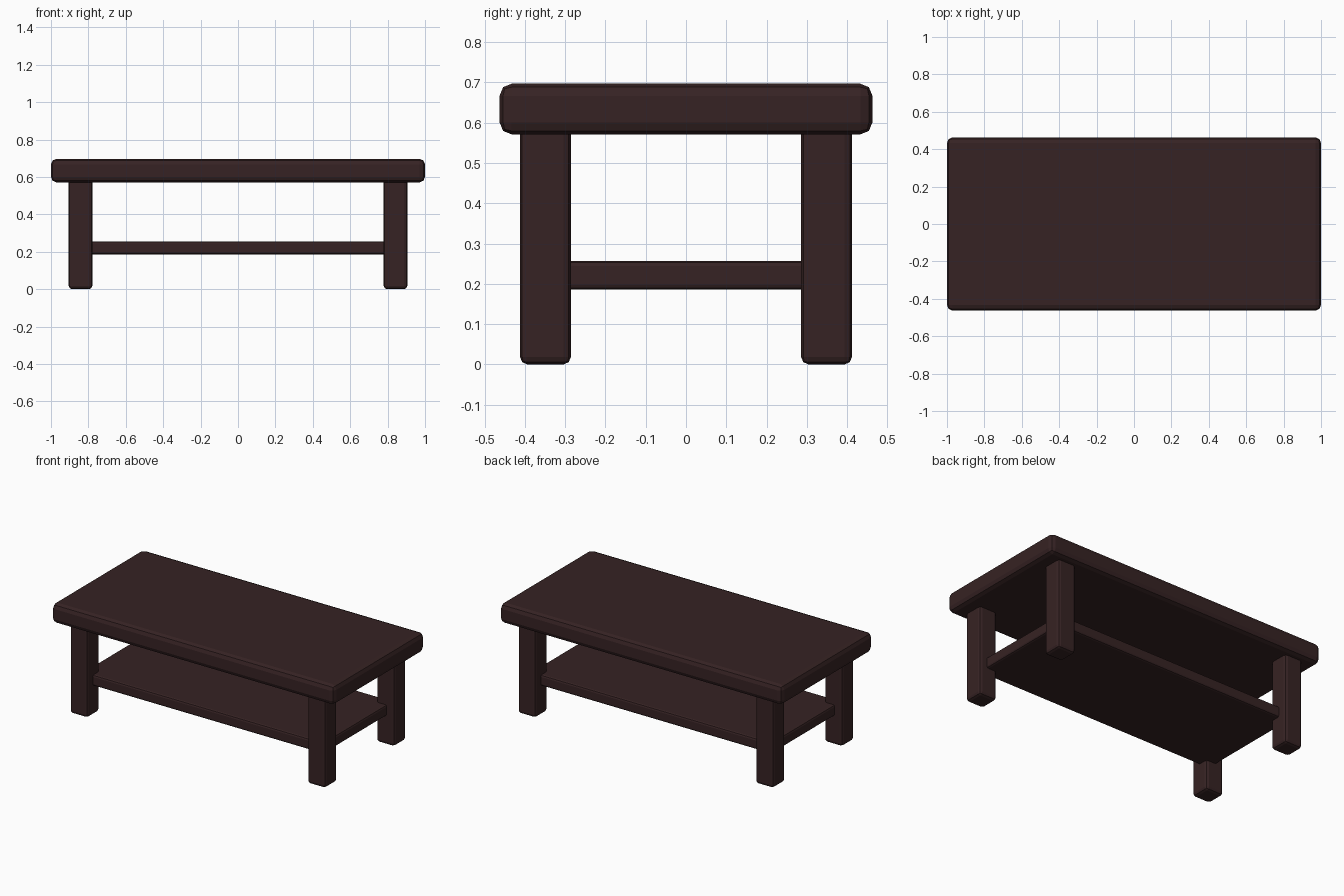
import bpy

if "Cube" in bpy.data.objects:
    bpy.data.objects.remove(bpy.data.objects["Cube"])

# One dark wood colour for the whole table
wood = bpy.data.materials.new("dark_brown_wood")
wood.diffuse_color = (0.037, 0.0165, 0.017, 1)
wood.use_nodes = True
wood.node_tree.nodes["Principled BSDF"].inputs["Base Color"].default_value = wood.diffuse_color


def rounded_box(name, lo, hi, bevel):
    """Box between two corners with softly bevelled edges."""
    centre = [(a + b) / 2 for a, b in zip(lo, hi)]
    bpy.ops.mesh.primitive_cube_add(size=1, location=centre)
    ob = bpy.context.object
    ob.name = name
    ob.scale = [b - a for a, b in zip(lo, hi)]
    bpy.ops.object.transform_apply(location=False, rotation=False, scale=True)
    mod = ob.modifiers.new("soft_edges", 'BEVEL')
    mod.width = bevel
    mod.segments = 2
    ob.data.materials.append(wood)
    return ob


# Thick table top
rounded_box("table_top", (-1, -0.463, 0.571), (1, 0.463, 0.697), 0.03)

# Lower shelf, let into the legs
rounded_box("lower_shelf", (-0.853, -0.355, 0.186), (0.853, 0.355, 0.256), 0.012)

# Four square legs
for sx, side in ((-1, "left"), (1, "right")):
    for sy, end in ((-1, "front"), (1, "back")):
        x, y = 0.842 * sx, 0.349 * sy
        rounded_box(f"{end}_{side}_leg", (x - 0.063, y - 0.063, 0),
                    (x + 0.063, y + 0.063, 0.59), 0.018)
